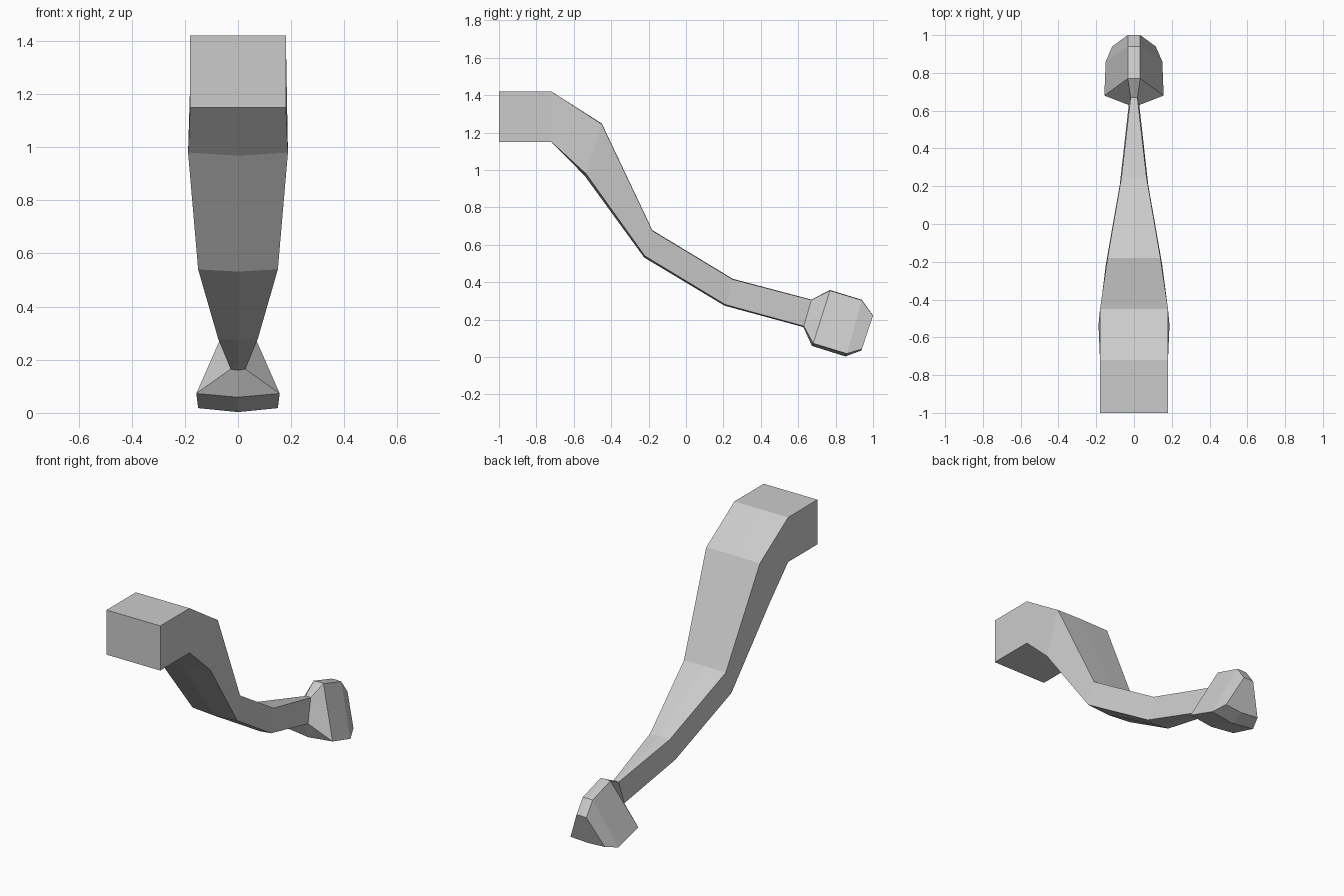
import bpy
import bmesh

cube = bpy.data.objects.get("Cube")
if cube:
    bpy.data.objects.remove(cube, do_unlink=True)

# Single flat grey
grey = bpy.data.materials.new("light_grey")
grey.use_nodes = True
colour = (0.6, 0.6, 0.6, 1)
grey.diffuse_color = colour
grey.node_tree.nodes["Principled BSDF"].inputs["Base Color"].default_value = colour


def loft(name, sections):
    """Skin six-sided rings: top y, z, half width; bottom y, z, half width; ridge, keel."""
    bm = bmesh.new()
    rings = []
    for ty, tz, tw, by, bz, bw, ridge, keel in sections:
        points = [(-tw, ty, tz), (0, ty, tz + ridge), (tw, ty, tz),
                  (bw, by, bz), (0, by - keel / 2, bz - keel), (-bw, by, bz)]
        rings.append([bm.verts.new(p) for p in points])
    for a, b in zip(rings, rings[1:]):
        for i in range(6):
            j = (i + 1) % 6
            bm.faces.new((a[i], a[j], b[j], b[i]))
    bm.faces.new(rings[0])
    bm.faces.new(rings[-1])
    bmesh.ops.recalc_face_normals(bm, faces=bm.faces)
    mesh = bpy.data.meshes.new(name)
    bm.to_mesh(mesh)
    bm.free()
    mesh.materials.append(grey)
    obj = bpy.data.objects.new(name, mesh)
    bpy.context.collection.objects.link(obj)
    return obj


neck = (0.67, 0.305, 0.018, 0.63, 0.165, 0.028, 0.002, 0.005)

# Tapering tail, from the square root down to the thin neck
loft("tail", [
    (-1.0, 1.42, 0.18, -1.0, 1.15, 0.18, 0, 0),
    (-0.72, 1.42, 0.18, -0.72, 1.15, 0.18, 0, 0),
    (-0.45, 1.245, 0.18, -0.535, 0.98, 0.188, 0.003, 0.012),
    (-0.18, 0.675, 0.14, -0.22, 0.54, 0.15, 0.003, 0.008),
    (0.25, 0.415, 0.066, 0.21, 0.28, 0.075, 0.003, 0.006),
    neck,
])

# Wedge-shaped tuft at the tip
loft("tail_tuft", [
    neck,
    (0.77, 0.355, 0.033, 0.68, 0.073, 0.157, 0.003, 0.014),
    (0.94, 0.303, 0.033, 0.86, 0.018, 0.15, 0.003, 0.015),
    (1.0, 0.22, 0.033, 0.94, 0.042, 0.115, 0.002, 0.008),
])
